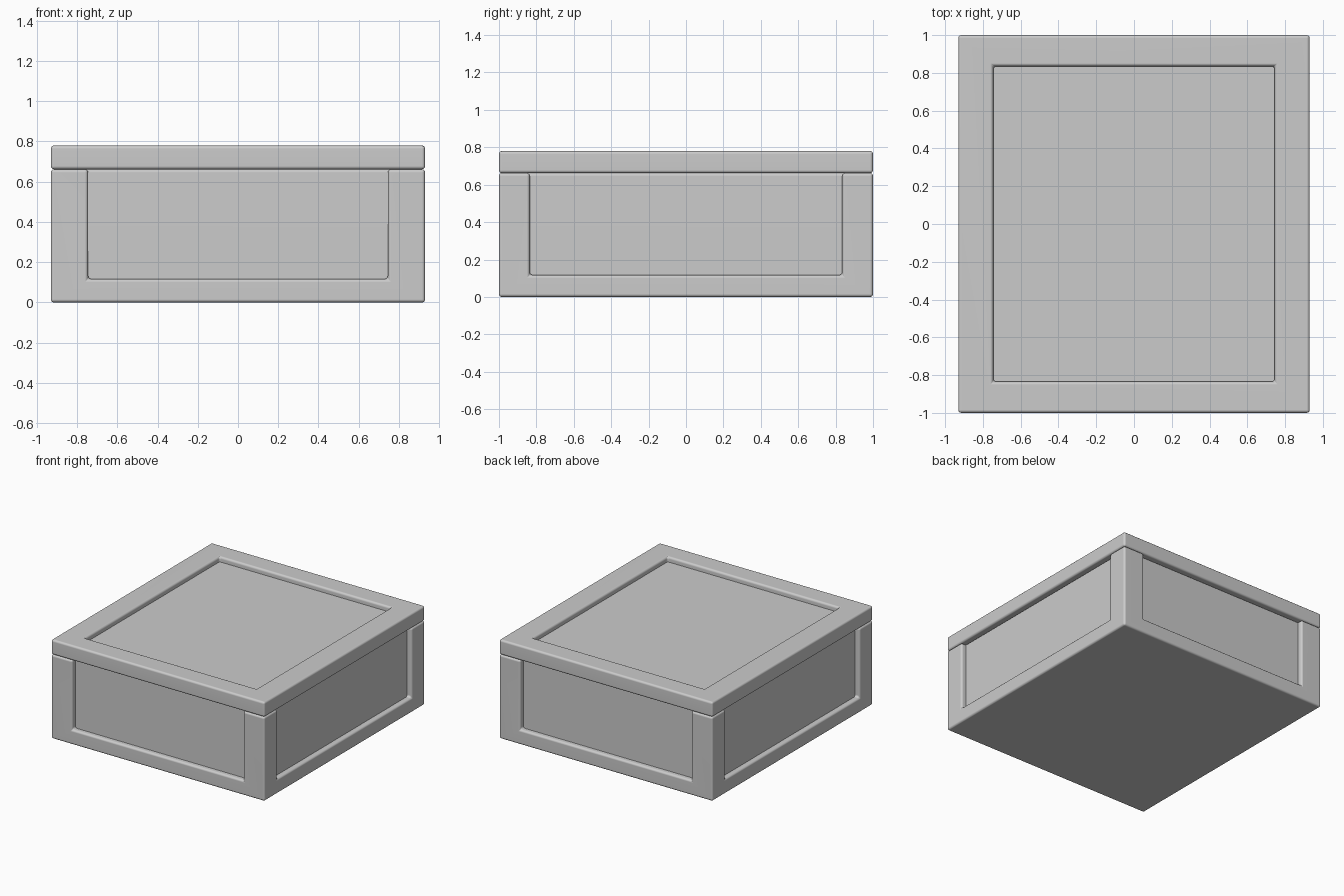
import bpy, bmesh, math

if "Cube" in bpy.data.objects:
    bpy.data.objects.remove(bpy.data.objects["Cube"])

HX, HY = 0.93, 1.0            # half width and half depth
SEAM, TOP = 0.662, 0.78       # underside and top of the lid
PX, PY = 0.745, 0.835         # half sizes of the recessed panels
RAIL, DEPTH, ROUND = 0.117, 0.04, 0.016

grey = bpy.data.materials.new("plain_grey")
grey.diffuse_color = (0.6, 0.6, 0.6, 1)
grey.use_nodes = True
grey.node_tree.nodes["Principled BSDF"].inputs["Base Color"].default_value = grey.diffuse_color


def box(name, lo, hi):
    bpy.ops.mesh.primitive_cube_add(size=1, location=[(a + b) / 2 for a, b in zip(lo, hi)])
    ob = bpy.context.object
    ob.name = name
    ob.scale = [b - a for a, b in zip(lo, hi)]
    bpy.ops.object.transform_apply(location=True, rotation=False, scale=True)
    return ob


def carve(ob, lo, hi):
    """Cut one recess out of a block."""
    cutter = box("cutter", lo, hi)
    cutter.hide_render = True
    mod = ob.modifiers.new("recess", 'BOOLEAN')
    mod.operation, mod.solver, mod.object = 'DIFFERENCE', 'EXACT', cutter
    bpy.context.view_layer.objects.active = ob
    bpy.ops.object.modifier_apply(modifier=mod.name)
    bpy.data.objects.remove(cutter, do_unlink=True)


def finish(ob):
    """Round outer edges and recess corners, leaving the panel borders crisp."""
    bm = bmesh.new()
    bm.from_mesh(ob.data)
    bmesh.ops.remove_doubles(bm, verts=bm.verts, dist=1e-5)
    bmesh.ops.recalc_face_normals(bm, faces=bm.faces)
    edges = [e for e in bm.edges if len(e.link_faces) == 2
             and e.calc_face_angle(0) > 0.5
             and (e.is_convex or e.calc_length() < DEPTH * 1.5)]
    bmesh.ops.bevel(bm, geom=edges, offset=ROUND, offset_type='OFFSET',
                    segments=3, profile=0.5, affect='EDGES', clamp_overlap=True)
    bm.to_mesh(ob.data)
    bm.free()
    ob.data.materials.clear()
    ob.data.materials.append(grey)
    bpy.ops.object.select_all(action='DESELECT')
    ob.select_set(True)
    bpy.context.view_layer.objects.active = ob
    bpy.ops.object.shade_smooth_by_angle(angle=math.radians(40))
    mod = ob.modifiers.new("even_shading", 'WEIGHTED_NORMAL')
    mod.keep_sharp = True


# Box body with a recessed panel on each side, open upwards to the lid
body = box("box_body", (-HX, -HY, 0), (HX, HY, SEAM))
for s in (-1, 1):
    y0, y1 = sorted((s * (HY - DEPTH), s * (HY + 0.2)))
    carve(body, (-PX, y0, RAIL), (PX, y1, SEAM + 0.2))
    x0, x1 = sorted((s * (HX - DEPTH), s * (HX + 0.2)))
    carve(body, (x0, -PY, RAIL), (x1, PY, SEAM + 0.2))
finish(body)

# Lid with one recessed panel on top
lid = box("lid", (-HX, -HY, SEAM), (HX, HY, TOP))
carve(lid, (-PX, -PY, TOP - DEPTH), (PX, PY, TOP + 0.2))
finish(lid)
